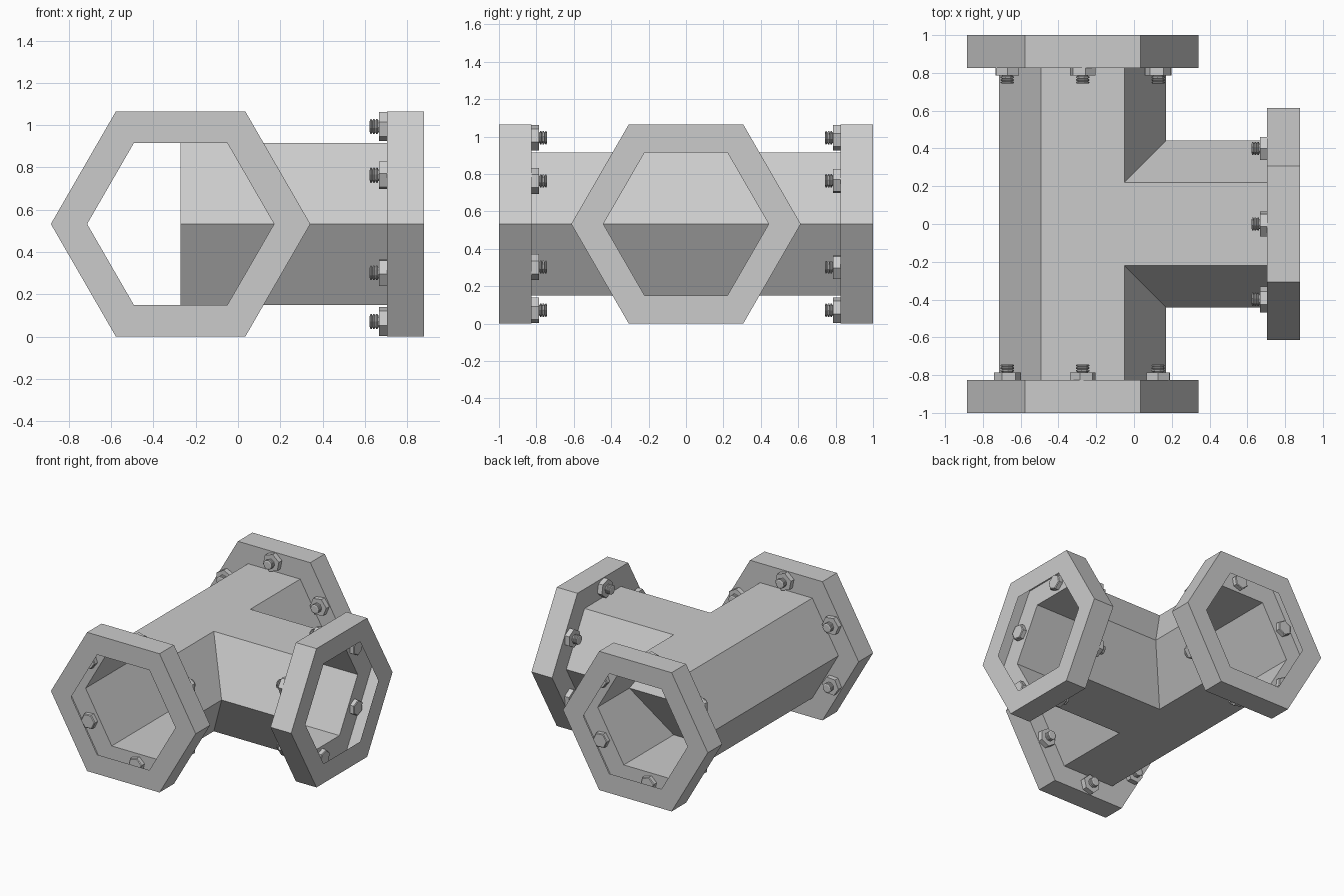
import bpy, bmesh
from math import cos, sin, pi, radians
from mathutils import Matrix

if "Cube" in bpy.data.objects:
    bpy.data.objects.remove(bpy.data.objects["Cube"])

CX, CZ = -0.2715, 0.5325       # crossing point of the two pipe axes
R_OUT, R_PIPE = 0.6135, 0.442  # hexagon corner radii
DEPTH = 0.175                  # flange depth


def loft(bm, profile, n, mat, cap=False, turn=0.0):
    """Sweep (radius, height) pairs around local z with n sides."""
    rings = [[bm.verts.new(mat @ Matrix.Rotation(turn + 2 * pi * j / n, 4, 'Z')
                           @ Matrix.Translation((r, 0, h)) @ Matrix().to_translation())
              for j in range(n)] for r, h in profile]
    for a, b in zip(rings, rings[1:]):
        for j in range(n):
            k = (j + 1) % n
            bm.faces.new((a[j], a[k], b[k], b[j]))
    if cap:
        bm.faces.new(rings[0][::-1])
        bm.faces.new(rings[-1])


def finish(name, bm):
    me = bpy.data.meshes.new(name)
    bm.to_mesh(me)
    bm.free()
    ob = bpy.data.objects.new(name, me)
    bpy.context.collection.objects.link(ob)
    return ob


def frame(deg):
    """Local z points out of a pipe end: 0 = front, 90 = right, 180 = back."""
    return (Matrix.Translation((CX, 0, CZ)) @ Matrix.Rotation(radians(deg), 4, 'Z')
            @ Matrix.Rotation(pi / 2, 4, 'X'))


# Pipes: open thin hexagonal tubes that pass into one another
ends = {'front': (0, 1.0), 'branch': (90, 0.88 - CX), 'back': (180, 1.0)}
for name, deg, lo, hi in (('main_pipe', 0, -1 + DEPTH, 1 - DEPTH),
                          ('branch_pipe', 90, 0, 0.88 - CX - DEPTH)):
    bm = bmesh.new()
    loft(bm, [(R_PIPE, lo), (R_PIPE, hi)], 6, frame(deg))
    finish(name, bm)

for name, (deg, length) in ends.items():
    m, back = frame(deg), length - DEPTH

    # Hollow flange: back plate, rim and front plate, open on the inside
    bm = bmesh.new()
    loft(bm, [(R_PIPE, back), (R_OUT, back), (R_OUT, length), (R_PIPE, length)], 6, m)
    finish(name + '_flange', bm)

    # Six bolts: head inside the flange, nut and threaded tip outside
    bm = bmesh.new()
    thread = [(0.026, -0.082)]
    for i in range(3):
        z = -0.079 + i * 0.014
        thread += [(0.036, z), (0.036, z + 0.006), (0.028, z + 0.009)]
    thread.append((0.028, -0.035))
    for i in range(6):
        a = pi / 6 + i * pi / 3
        b = m @ Matrix.Translation((0.461 * cos(a), 0.461 * sin(a), back))
        t = a + 0.2 * i
        loft(bm, [(0.06, 0), (0.06, 0.03), (0.054, 0.035)], 6, b, True, t)
        loft(bm, [(0.07, -0.038), (0.07, 0)], 6, b, True, t)
        loft(bm, thread, 8, b, True, t)
    finish(name + '_bolts', bm)
